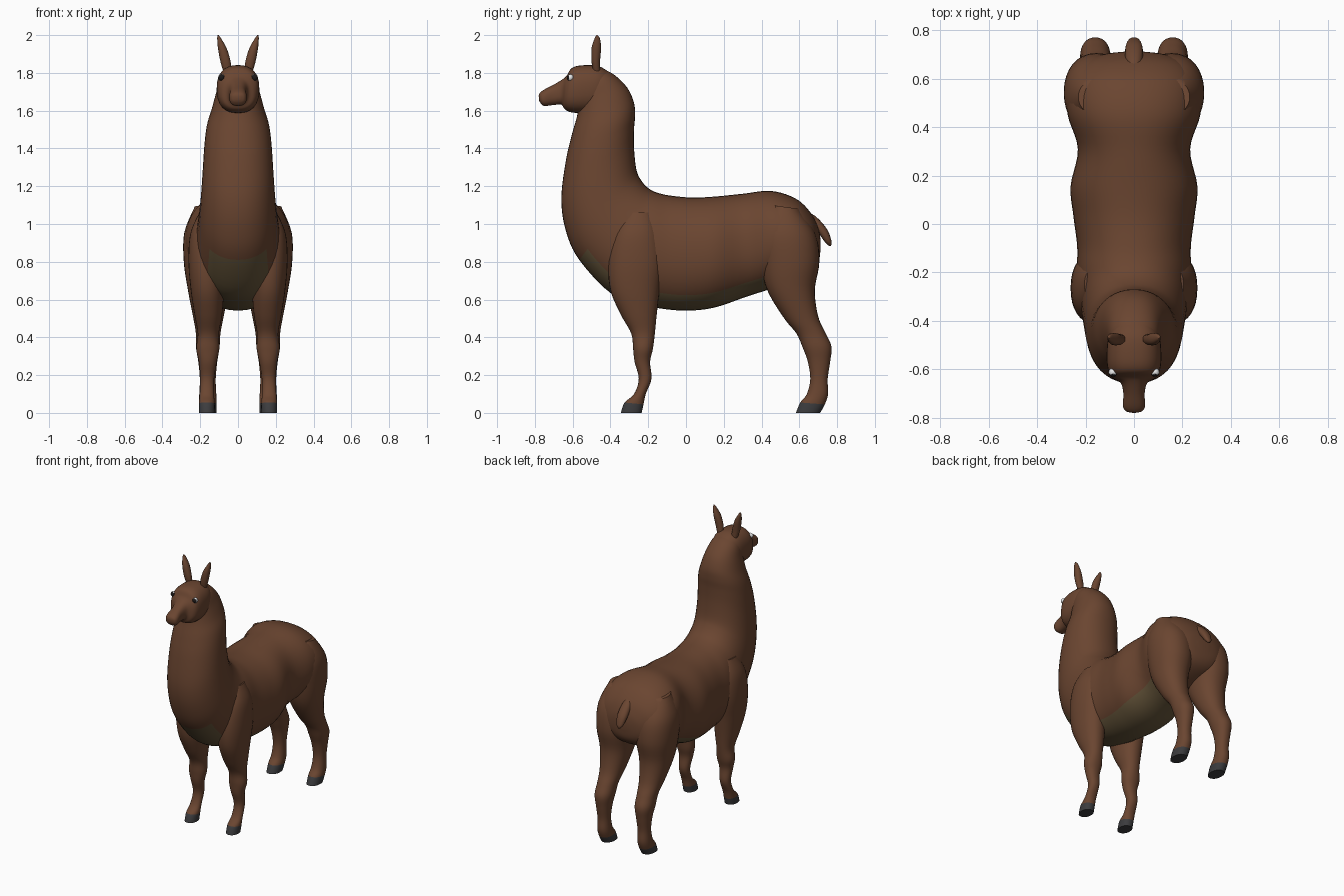
import bpy
import bmesh
from math import sin, cos, pi, radians, copysign
from mathutils import Vector

cube = bpy.data.objects.get("Cube")
if cube:
    bpy.data.objects.remove(cube)


def material(name, colour):
    mat = bpy.data.materials.new(name)
    mat.use_nodes = True
    mat.diffuse_color = (*colour, 1)
    shader = next(n for n in mat.node_tree.nodes if n.type == "BSDF_PRINCIPLED")
    shader.inputs["Base Color"].default_value = (*colour, 1)
    return mat


brown = material("brown_wool", (.145, .06, .03))
khaki = material("khaki_belly", (.13, .09, .042))
grey = material("dark_grey_hoof", (.045, .045, .048))
white = material("eye_white", (.8, .8, .8))
black = material("eye_black", (.012, .01, .01))


def finish(name, bm, materials):
    bmesh.ops.recalc_face_normals(bm, faces=bm.faces[:])
    mesh = bpy.data.meshes.new(name)
    bm.to_mesh(mesh)
    bm.free()
    for mat in materials:
        mesh.materials.append(mat)
    obj = bpy.data.objects.new(name, mesh)
    bpy.context.collection.objects.link(obj)
    bpy.ops.object.select_all(action="DESELECT")
    obj.select_set(True)
    bpy.context.view_layer.objects.active = obj
    bpy.ops.object.shade_smooth_by_angle(angle=radians(50))
    return obj


def smooth_rings(rings, steps):
    """Pass a spline through the key sections; yields (span, section)."""
    keys = [Vector(r) for r in rings]
    last = len(keys) - 1
    for i in range(last):
        p, q = keys[i], keys[i + 1]
        before, after = keys[max(i - 1, 0)], keys[min(i + 2, last)]
        for s in range(steps):
            t = s / steps
            yield i, (p * 2 + (q - before) * t
                      + (before * 2 - p * 5 + q * 4 - after) * t * t
                      + (p * 3 - before - q * 3 + after) * t ** 3) / 2
    yield last, keys[last]


def loft(name, rings, side=1, materials=(brown,), rule=None, sides=32, steps=5, power=.92):
    """Each section: one edge point (y, z), the opposite one, half width, x centre."""
    bm = bmesh.new()
    previous, old_span = None, 0
    for span, (ay, az, by, bz, width, x) in smooth_rings(rings, steps):
        ring = []
        for k in range(sides):
            c, s = cos(2 * pi * k / sides), sin(2 * pi * k / sides)
            c = copysign(abs(c) ** power, c)
            s = copysign(abs(s) ** power, s)
            ring.append(bm.verts.new((side * (x + width * s),
                                      (ay + by) / 2 + (ay - by) / 2 * c,
                                      (az + bz) / 2 + (az - bz) / 2 * c)))
        if previous:
            for k in range(sides):
                j = (k + 1) % sides
                face = bm.faces.new((previous[k], previous[j], ring[j], ring[k]))
                if rule:
                    face.material_index = rule(old_span, (k + .5) / sides)
        else:
            bm.faces.new(ring)
        previous, old_span = ring, span
    cap = bm.faces.new(previous)
    if rule:
        cap.material_index = rule(old_span, 0)
    return finish(name, bm, materials)


# Body and neck: one sweep from the rump, along the back and up the neck
body = [
    (.712, .92, .712, .86, .04, 0),
    (.70, .98, .70, .79, .13, 0),
    (.66, 1.06, .66, .74, .22, 0),
    (.58, 1.135, .58, .70, .272, 0),
    (.45, 1.175, .46, .66, .275, 0),
    (.30, 1.16, .32, .615, .232, 0),
    (.15, 1.145, .16, .56, .262, 0),
    (.03, 1.14, .03, .542, .25, 0),
    (-.08, 1.15, -.10, .548, .235, 0),
    (-.15, 1.165, -.24, .575, .235, 0),
    (-.20, 1.19, -.40, .635, .225, 0),
    (-.24, 1.235, -.565, .81, .208, 0),
    (-.263, 1.29, -.635, .96, .198, 0),
    (-.275, 1.40, -.66, 1.13, .188, 0),
    (-.275, 1.50, -.637, 1.33, .178, 0),
    (-.27, 1.57, -.605, 1.47, .165, 0),
    (-.275, 1.64, -.577, 1.57, .14, 0),
    (-.31, 1.72, -.565, 1.65, .118, 0),
    (-.38, 1.79, -.56, 1.74, .095, 0),
    (-.45, 1.825, -.55, 1.80, .05, 0),
]
# Bare skin runs under the belly and up the front of the chest
loft("body_and_neck", body, materials=(brown, khaki), sides=40,
     rule=lambda span, turn: int(4 <= span < 11 and abs(turn - .5) < .125))

# Head with tapering muzzle
head = [
    (-.39, 1.79, -.40, 1.66, .07, 0),
    (-.46, 1.835, -.47, 1.60, .105, 0),
    (-.55, 1.84, -.55, 1.588, .113, 0),
    (-.605, 1.825, -.61, 1.592, .106, 0),
    (-.632, 1.785, -.642, 1.608, .088, 0),
    (-.655, 1.765, -.66, 1.632, .055, 0),
    (-.70, 1.738, -.70, 1.63, .044, 0),
    (-.75, 1.712, -.75, 1.625, .046, 0),
    (-.773, 1.695, -.77, 1.64, .036, 0),
    (-.78, 1.68, -.778, 1.655, .016, 0),
]
loft("head", head, power=.82)

hind_leg = [
    (.45, 1.10, .60, 1.08, .09, .14),
    (.385, .96, .685, .95, .132, .152),
    (.395, .80, .706, .80, .132, .155),
    (.43, .65, .682, .65, .108, .157),
    (.52, .50, .70, .51, .08, .157),
    (.585, .42, .74, .42, .065, .158),
    (.62, .34, .77, .35, .062, .16),
    (.645, .27, .763, .27, .05, .16),
    (.658, .18, .75, .18, .042, .16),
    (.64, .10, .752, .10, .045, .16),
    (.605, .055, .735, .045, .047, .16),
    (.582, 0, .71, 0, .045, .16),
]
front_leg = [
    (-.32, 1.06, -.18, 1.06, .05, .155),
    (-.38, .95, -.14, .95, .085, .167),
    (-.41, .80, -.12, .80, .095, .167),
    (-.40, .65, -.14, .65, .088, .162),
    (-.345, .52, -.155, .52, .073, .157),
    (-.29, .42, -.165, .42, .056, .157),
    (-.28, .34, -.175, .34, .061, .16),
    (-.272, .27, -.19, .27, .047, .16),
    (-.25, .18, -.183, .18, .037, .163),
    (-.275, .10, -.213, .10, .038, .165),
    (-.325, .055, -.225, .045, .042, .165),
    (-.345, 0, -.235, 0, .042, .165),
]
ear = [
    (-.49, 1.80, -.455, 1.80, .02, .055),
    (-.50, 1.86, -.455, 1.86, .027, .066),
    (-.50, 1.93, -.45, 1.93, .023, .083),
    (-.485, 1.98, -.455, 1.98, .011, .099),
    (-.474, 2, -.468, 2, .003, .105),
]


def hoof_rule(span, turn):
    return int(span >= len(hind_leg) - 2)


def eye(name, side):
    bm = bmesh.new()
    bmesh.ops.create_uvsphere(bm, u_segments=16, v_segments=10, radius=.018)
    for face in bm.faces:
        face.material_index = int(face.normal.y < -.45)
    bmesh.ops.translate(bm, verts=bm.verts[:], vec=(side * .087, -.613, 1.775))
    return finish(name, bm, (white, black))


# Paired parts
for label, side in (("left", 1), ("right", -1)):
    loft(label + "_hind_leg", hind_leg, side, (brown, grey), hoof_rule)
    loft(label + "_front_leg", front_leg, side, (brown, grey), hoof_rule)
    loft(label + "_ear", ear, side, sides=16)
    eye(label + "_eye", side)

# Short drooping tail
tail = [
    (.60, 1.08, .58, 1.02, .02, 0),
    (.68, 1.045, .655, .99, .034, 0),
    (.745, .975, .705, .945, .036, 0),
    (.77, .91, .735, .905, .025, 0),
    (.768, .885, .758, .883, .006, 0),
]
loft("tail", tail, sides=16)
